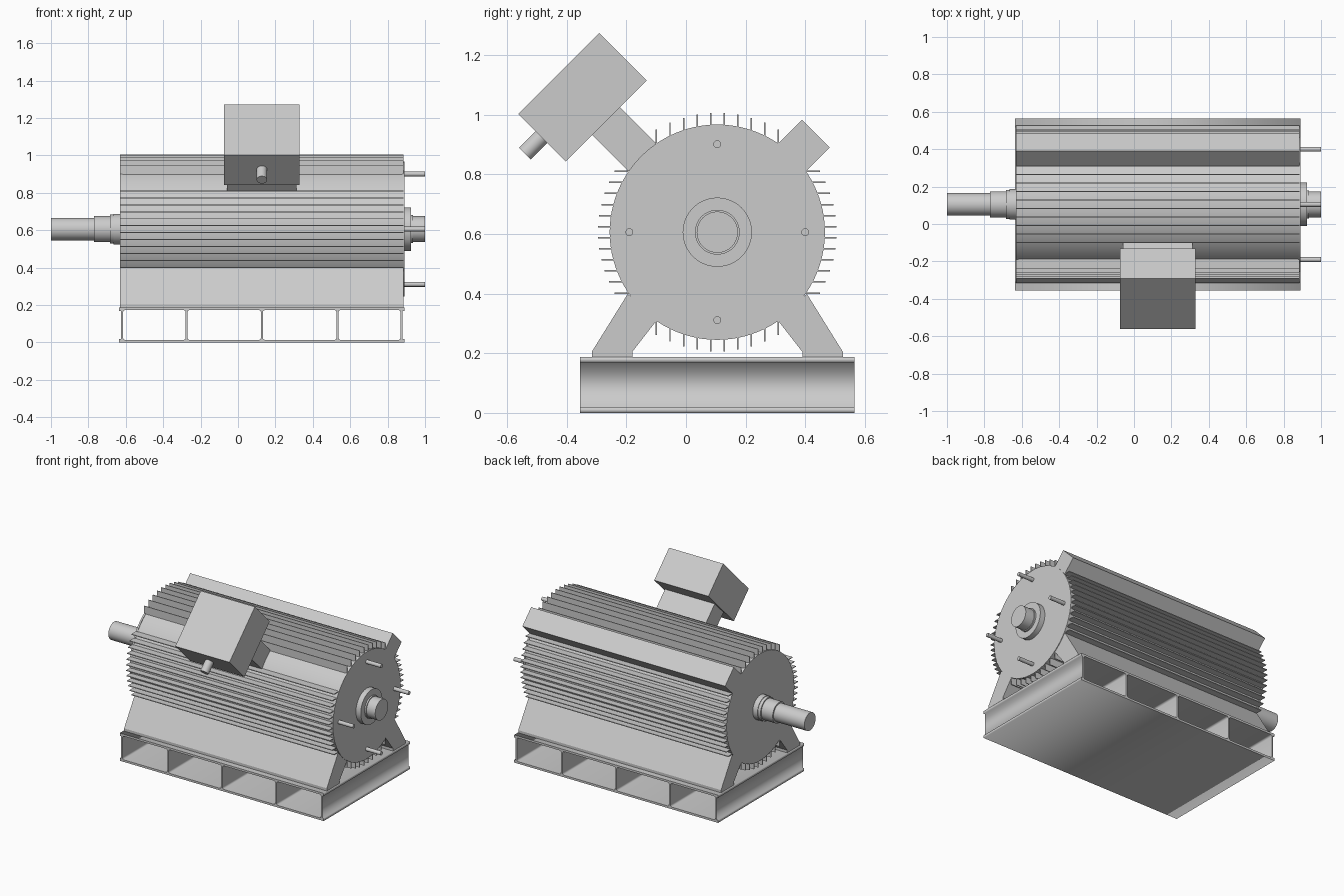
import bpy, bmesh, math
from mathutils import Vector, Matrix

if "Cube" in bpy.data.objects:
    bpy.data.objects.remove(bpy.data.objects["Cube"])

CY, CZ = 0.105, 0.606          # motor axis (runs along x)
X0, X1 = -0.63, 0.885          # body ends
XM = (X0 + X1) / 2
R = 0.361


def finish(name, bm, smooth=False):
    bmesh.ops.recalc_face_normals(bm, faces=bm.faces)
    me = bpy.data.meshes.new(name)
    bm.to_mesh(me)
    bm.free()
    ob = bpy.data.objects.new(name, me)
    bpy.context.collection.objects.link(ob)
    if smooth:
        bpy.ops.object.select_all(action='DESELECT')
        ob.select_set(True)
        bpy.context.view_layer.objects.active = ob
        bpy.ops.object.shade_smooth_by_angle(angle=math.radians(30))
    return ob


def lathe(name, profile, y=CY, z=CZ, steps=64):
    """Revolve (x, radius) points around an axis parallel to x."""
    bm = bmesh.new()
    vs = [bm.verts.new((x, y, z + r)) for x, r in profile]
    es = [bm.edges.new(p) for p in zip(vs, vs[1:])]
    bmesh.ops.spin(bm, geom=vs + es, cent=(0, y, z), axis=(1, 0, 0),
                   angle=math.tau, steps=steps)
    bmesh.ops.remove_doubles(bm, verts=bm.verts, dist=1e-5)
    return finish(name, bm, True)


def add_prism(bm, pts, xa=X0, xb=X1):
    """Extrude a (y, z) outline from xa to xb."""
    f = bm.faces.new([bm.verts.new((xa, y, z)) for y, z in pts])
    ext = bmesh.ops.extrude_face_region(bm, geom=[f])
    vs = [g for g in ext['geom'] if isinstance(g, bmesh.types.BMVert)]
    bmesh.ops.translate(bm, vec=(xb - xa, 0, 0), verts=vs)


def radial(angle, r0, r1, t0, t1):
    """Rectangle outline spanning radii r0..r1 and tangent offsets t0..t1."""
    n = Vector((math.cos(angle), math.sin(angle)))
    t = Vector((-n.y, n.x))
    c = Vector((CY, CZ))
    return [c + n * r + t * s for r, s in ((r0, t0), (r1, t0), (r1, t1), (r0, t1))]


def prism(name, pts, xa=X0, xb=X1):
    bm = bmesh.new()
    add_prism(bm, pts, xa, xb)
    return finish(name, bm)


# Housing with thin end discs
lathe("housing", [(X0, 0), (X0, R), (X0 + 0.012, R), (X0 + 0.012, R - 0.003),
                  (X1 - 0.008, R - 0.003), (X1 - 0.008, R), (X1 + 0.004, R),
                  (X1 + 0.004, 0)], steps=96)

# Stepped shaft and bearing caps
lathe("drive_shaft", [(-1, 0), (-1, 0.06), (-0.77, 0.06), (-0.77, 0.07), (-0.685, 0.07),
                      (-0.685, 0.078), (-0.665, 0.078), (-0.665, 0.082), (X0 + 0.01, 0.082),
                      (X0 + 0.01, 0)])
lathe("rear_shaft", [(X1, 0), (X1, 0.116), (0.925, 0.116), (0.925, 0.075), (0.935, 0.075),
                     (0.935, 0.069), (1, 0.069), (1, 0)])

# Rear studs
for i in range(4):
    a = i * math.pi / 2
    lathe(f"rear_stud_{i + 1}", [(X1, 0), (X1, 0.013), (1, 0.013), (1, 0)],
          CY + 0.295 * math.cos(a), CZ + 0.295 * math.sin(a), 16)

# Cooling fins: parallel groups on the four sides
for name, angle, count in (("right", 0, 12), ("top", 90, 10), ("left", 180, 12), ("bottom", 270, 10)):
    bm = bmesh.new()
    for i in range(count):
        s = -0.204 + 0.408 * i / (count - 1)
        r0, r1 = (math.sqrt(r * r - s * s) for r in (0.35, 0.4))
        add_prism(bm, radial(math.radians(angle), r0, r1, s - 0.0025, s + 0.0025))
    finish(f"{name}_fins", bm)

# Feet, mirrored about the axis
foot = [(0.421, 0.185), (0.285, 0.185), (0.285, 0.205), (0.205, 0.308), (0.24, 0.36), (0.301, 0.398),
        (0.421, 0.205)]
for side, name in ((-1, "front_foot"), (1, "back_foot")):
    prism(name, [(CY + side * d, z) for d, z in foot])

# Wiring duct and terminal box, each on a diagonal
prism("wiring_duct", radial(math.radians(45), 0.3, 0.468, -0.066, 0.066))
diag = math.radians(135)
prism("terminal_neck", radial(diag, 0.3, 0.535, -0.066, 0.066), -0.06, 0.312)
prism("terminal_box", radial(diag, 0.527, 0.752, -0.192, 0.192), -0.075, 0.33)

# Cable gland on the lower face of the box
bm = bmesh.new()
axis = Vector((0, -1, -1)).normalized()
pos = Vector((XM, CY, CZ)) + Vector((0, -1, 1)).normalized() * 0.643 + axis * 0.22
bmesh.ops.create_cone(bm, cap_ends=True, segments=32, radius1=0.028, radius2=0.028, depth=0.1,
                      matrix=Matrix.Translation(pos) @ axis.to_track_quat('Z', 'Y').to_matrix().to_4x4())
finish("cable_gland", bm, True)


# Base frame: cross-section with rounded openings, extruded along y
def rounded(xa, xb, za, zb, r=0.012, n=4):
    pts = []
    for cx, cz, q in ((xb - r, zb - r, 0), (xa + r, zb - r, 1), (xa + r, za + r, 2), (xb - r, za + r, 3)):
        pts += [(cx + r * math.cos((q + k / n) * math.pi / 2),
                 cz + r * math.sin((q + k / n) * math.pi / 2)) for k in range(n + 1)]
    return pts


BX0, BX1, LIP, H = -0.635, 0.889, 0.01, 0.187
outer = [(BX0, 0), (BX1, 0), (BX1, 0.018), (BX1 - LIP, 0.018), (BX1 - LIP, H - 0.018),
         (BX1, H - 0.018), (BX1, H), (BX0, H), (BX0, H - 0.018), (BX0 + LIP, H - 0.018),
         (BX0 + LIP, 0.018), (BX0, 0.018)]
ribs = [-0.62, -0.275, 0.128, 0.532, 0.874]
loops = [outer] + [rounded(a + 0.005, b - 0.005, 0.014, H - 0.014) for a, b in zip(ribs, ribs[1:])]
cu = bpy.data.curves.new("base_frame", 'CURVE')
cu.dimensions = '2D'
cu.fill_mode = 'BOTH'
cu.extrude = 0.46
for pts in loops:
    sp = cu.splines.new('POLY')
    sp.points.add(len(pts) - 1)
    for p, (x, z) in zip(sp.points, pts):
        p.co = (x, z, 0, 1)
    sp.use_cyclic_u = True
base = bpy.data.objects.new("base_frame", cu)
bpy.context.collection.objects.link(base)
base.location.y = CY
base.rotation_euler.x = math.pi / 2
bpy.ops.object.select_all(action='DESELECT')
base.select_set(True)
bpy.context.view_layer.objects.active = base
bpy.ops.object.convert(target='MESH')
